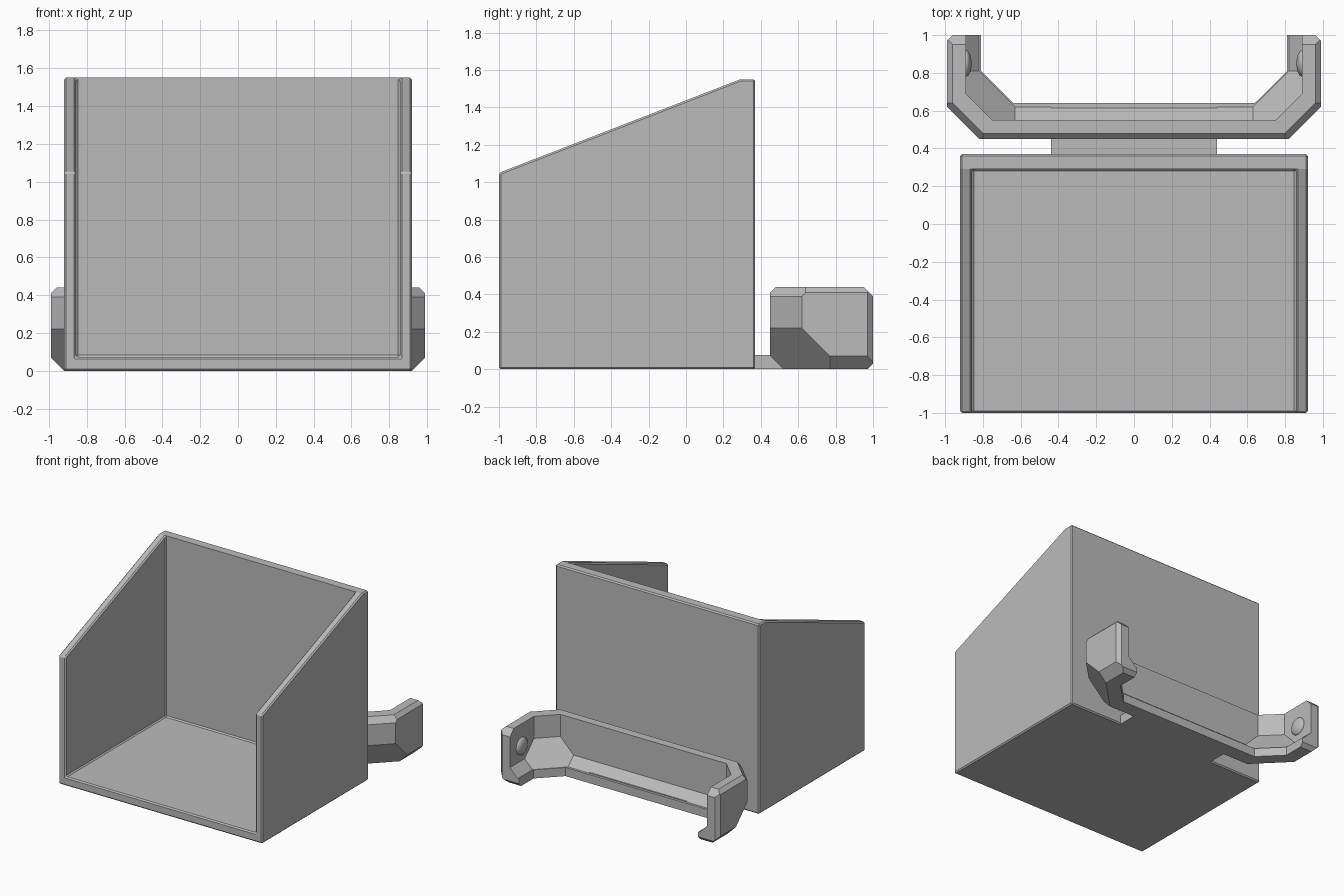
import bpy
import bmesh
from mathutils import Vector

if "Cube" in bpy.data.objects:
    bpy.data.objects.remove(bpy.data.objects["Cube"], do_unlink=True)

grey = bpy.data.materials.new("plain grey")
grey.use_nodes = True
colour = (0.5, 0.5, 0.5, 1)
grey.diffuse_color = colour
grey.node_tree.nodes["Principled BSDF"].inputs["Base Color"].default_value = colour


def finish(name, bm):
    """Turn a bmesh into a named grey object."""
    bmesh.ops.recalc_face_normals(bm, faces=bm.faces)
    mesh = bpy.data.meshes.new(name)
    bm.to_mesh(mesh)
    bm.free()
    mesh.materials.append(grey)
    ob = bpy.data.objects.new(name, mesh)
    bpy.context.collection.objects.link(ob)
    return ob


def convex(name, planes):
    """Block left after keeping the side n.p <= d of every plane."""
    bm = bmesh.new()
    bmesh.ops.create_cube(bm, size=6)
    for n, d in planes:
        n = Vector(n)
        geom = bm.verts[:] + bm.edges[:] + bm.faces[:]
        bmesh.ops.bisect_plane(bm, geom=geom, plane_co=n * d / n.length_squared,
                               plane_no=n, clear_outer=True, dist=1e-5)
        rim = [e for e in bm.edges if e.is_boundary]
        if rim:
            bmesh.ops.holes_fill(bm, edges=rim, sides=0)
    return finish(name, bm)


def both(*planes):
    """Repeat planes mirrored in x."""
    return [((s * n[0], n[1], n[2]), d) for n, d in planes for s in (1, -1)]


def block(name, x, y0, y1, z0, z1):
    return convex(name, both(((1, 0, 0), x)) + [
        ((0, -1, 0), -y0), ((0, 1, 0), y1), ((0, 0, -1), -z0), ((0, 0, 1), z1)])


def apply(ob, mod):
    bpy.context.view_layer.objects.active = ob
    bpy.ops.object.modifier_apply(modifier=mod.name)


def cut(ob, cutter):
    cutter.hide_render = True
    mod = ob.modifiers.new("cut", 'BOOLEAN')
    mod.operation = 'DIFFERENCE'
    mod.solver = 'EXACT'
    mod.object = cutter
    apply(ob, mod)
    bpy.data.objects.remove(cutter, do_unlink=True)


def soften(ob, width):
    mod = ob.modifiers.new("edge", 'BEVEL')
    mod.width = width
    mod.segments = 1
    mod.limit_method = 'ANGLE'
    apply(ob, mod)


# Open-fronted bin with sloping side walls
rise, run = 0.5, 1.29
bin_body = convex("bin", both(((1, 0, 0), 0.92)) + [
    ((0, -1, 0), 1), ((0, 1, 0), 0.37), ((0, 0, -1), 0), ((0, 0, 1), 1.55),
    ((0, -rise, run), rise + run * 1.05)])
cut(bin_body, block("bin_cutter", 0.857, -1.5, 0.29, 0.073, 2))
soften(bin_body, 0.01)

# Cradle: faceted outer shell
cradle = convex("cradle", both(
    ((1, 0, 0), 0.99), ((1, -1, 0), 0.37), ((1, 0, -1), 0.92),
    ((1, -1, -1), 0.15), ((1, 0, 1), 1.40), ((1, 1, 0), 1.96),
    ((1, -1, 1), 0.76)) + [
    ((0, -1, 0), -0.45), ((0, 1, 0), 1), ((0, 0, -1), 0), ((0, 0, 1), 0.44),
    ((0, -1, -1), -0.52), ((0, -1, 1), -0.04), ((0, 1, 1), 1.39),
    ((0, 1, -1), 0.97)])

# Hollow inside with matching facets, then the gap through the floor
cut(cradle, convex("hollow_cutter", both(
    ((1, 0, 0), 0.89), ((1, -1, 0), 0.2), ((1, 0, -1), 0.75),
    ((1, -1, -1), -0.06)) + [
    ((0, -1, 0), -0.55), ((0, 0, -1), -0.07), ((0, -1, -1), -0.69)]))
cut(cradle, convex("gap_cutter", both(((1, 0, 0), 0.81), ((1, -1, 0), 0)) + [
    ((0, -1, 0), -0.64)]))

# Flat tab joining bin and cradle
block("connecting_tab", 0.44, 0.36, 0.62, 0, 0.075)

# Rounded pins inside the arms
for side, label in ((1, "left"), (-1, "right")):
    bpy.ops.mesh.primitive_uv_sphere_add(
        segments=32, ring_count=16, radius=1, location=(side * 0.89, 0.85, 0.26))
    pin = bpy.context.object
    pin.name = label + "_pin"
    pin.scale = (0.03, 0.07, 0.07)
    pin.data.materials.append(grey)
    bpy.ops.object.shade_smooth()
